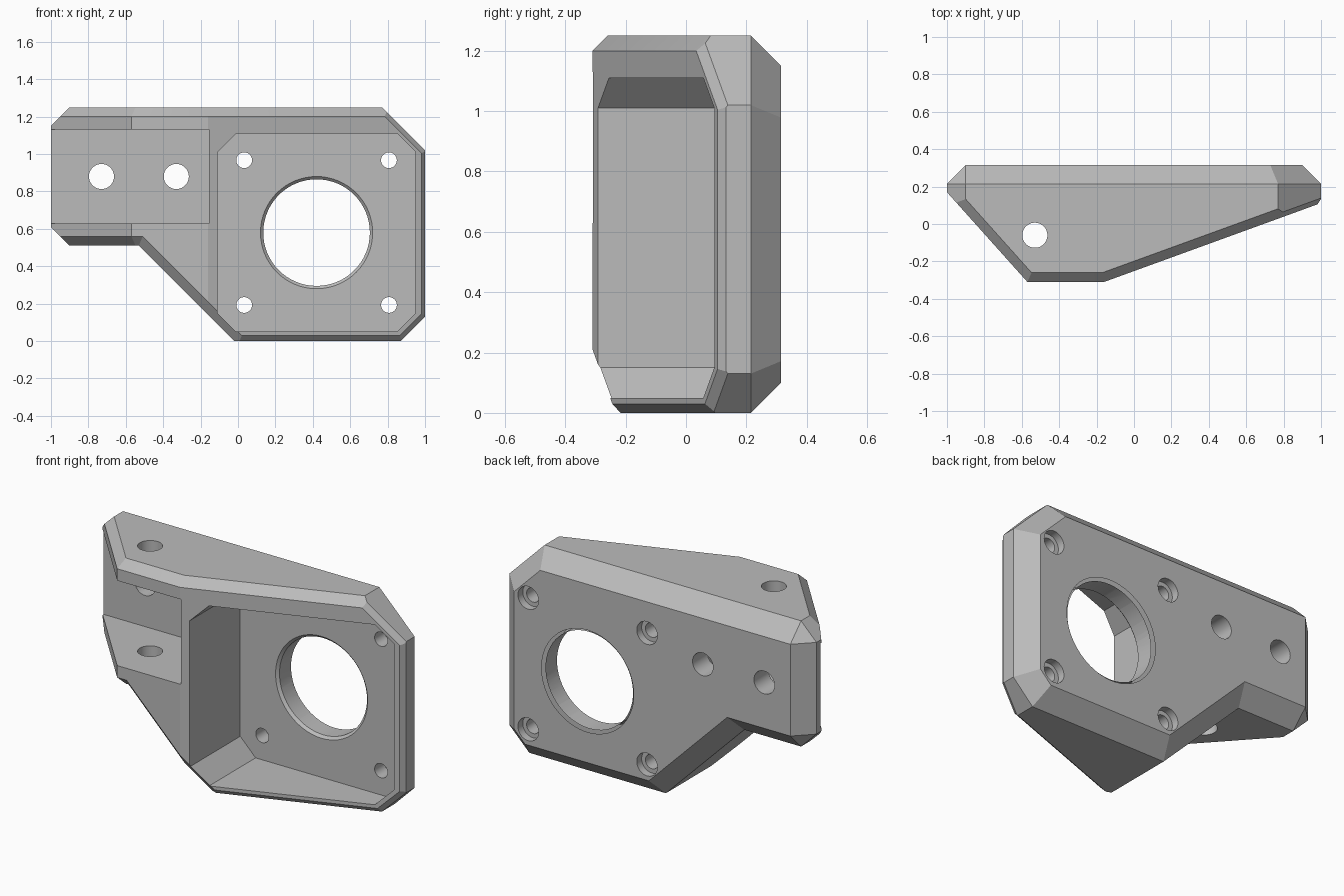
import bpy, bmesh
from math import pi
from itertools import combinations
from mathutils import Vector, Matrix

old = bpy.data.objects.get("Cube")
if old:
    bpy.data.objects.remove(old, do_unlink=True)

grey = bpy.data.materials.new("light grey")
grey.use_nodes = True
grey.diffuse_color = (0.5, 0.5, 0.5, 1)
grey.node_tree.nodes["Principled BSDF"].inputs["Base Color"].default_value = grey.diffuse_color

BACK, RIM = 0.315, 0.215          # back face, start of its chamfer
WALL = 0.178                      # inner face of the back plate
FRONT = [(-1, 0.17), (-0.57, -0.31), (-0.16, -0.31), (1, 0.112)]


def outward(p, q):
    """Outward normal of a counter-clockwise segment, and its offset."""
    n = Vector((q[1] - p[1], p[0] - q[0])).normalized()
    return n, n.dot(p)


def make_object(name, bm):
    bmesh.ops.recalc_face_normals(bm, faces=bm.faces)
    mesh = bpy.data.meshes.new(name)
    bm.to_mesh(mesh)
    bm.free()
    mesh.materials.append(grey)
    ob = bpy.data.objects.new(name, mesh)
    bpy.context.collection.objects.link(ob)
    return ob


def chamfered_solid(name, outline):
    """Convex block: each outline entry is x, z, front chamfer and back chamfer weight."""
    fronts = []
    for p, q in zip(FRONT, FRONT[1:]):
        n, d = outward(p, q)
        fronts.append((Vector((n.x, n.y, 0)), d))
    planes = fronts + [(Vector((0, 1, 0)), BACK)]
    for a, b in zip(outline, outline[1:] + outline[:1]):
        n, d = outward(a[:2], b[:2])
        side = Vector((n.x, 0, n.y))
        planes.append((side, d))
        planes.append((side * a[3] + Vector((0, 1, 0)), d * a[3] + RIM))
        if a[2]:
            planes += [(side + f, d + e - a[2]) for f, e in fronts]
    # Corners are the plane intersections lying inside every plane
    bm = bmesh.new()
    for trio in combinations(planes, 3):
        m = Matrix([t[0] for t in trio])
        if abs(m.determinant()) > 1e-4:
            v = m.inverted() @ Vector([t[1] for t in trio])
            if all(n.dot(v) < d + 1e-5 for n, d in planes):
                bm.verts.new(v)
    bmesh.ops.remove_doubles(bm, verts=bm.verts, dist=0.0005)
    bmesh.ops.convex_hull(bm, input=bm.verts)
    bmesh.ops.dissolve_limit(bm, angle_limit=0.005, verts=bm.verts, edges=bm.edges)
    return make_object(name, bm)


def prism(outline, y0, y1):
    """Cutter with an x, z outline running along y."""
    bm = bmesh.new()
    face = bm.faces.new([bm.verts.new((x, y0, z)) for x, z in outline])
    out = bmesh.ops.extrude_face_region(bm, geom=[face])["geom"]
    moved = [v for v in out if isinstance(v, bmesh.types.BMVert)]
    bmesh.ops.translate(bm, vec=(0, y1 - y0, 0), verts=moved)
    return make_object("pocket_cutter", bm)


def drill(x, z, r0, r1, y0, y1):
    """Round or conical cutter along y, radius r0 at y0 and r1 at y1."""
    bm = bmesh.new()
    bmesh.ops.create_cone(bm, cap_ends=True, segments=64, radius1=r0, radius2=r1, depth=y1 - y0)
    bmesh.ops.rotate(bm, verts=bm.verts, matrix=Matrix.Rotation(-pi / 2, 3, "X"))
    bmesh.ops.translate(bm, verts=bm.verts, vec=(x, (y0 + y1) / 2, z))
    return make_object("drill", bm)


def combine(target, tool, operation):
    mod = target.modifiers.new("combine", "BOOLEAN")
    mod.operation, mod.solver, mod.object = operation, "EXACT", tool
    bpy.context.view_layer.objects.active = target
    bpy.ops.object.modifier_apply(modifier=mod.name)
    bpy.data.objects.remove(tool, do_unlink=True)


# Body: motor housing joined with the side arm
upper = [(1, 1.02, 0.025, 1), (0.77, 1.25, 0.05, 1), (-0.9, 1.25, 0, 2 ** 0.5), (-1, 1.15, 0, 1)]
housing = [(-0.02, 0, 0.03, 1), (0.87, 0, 0.025, 1), (1, 0.13, 0.02, 1)] + upper + [(-1, 0.98, 0.05, 1)]
arm = [(-0.9, 0.51, 0.05, 1), (1, 0.51, 0.02, 1)] + upper + [(-1, 0.61, 0, 2 ** 0.5)]
bracket = chamfered_solid("motor_bracket", housing)
combine(bracket, chamfered_solid("arm", arm), "UNION")

bm = bmesh.new()
bm.from_mesh(bracket.data)
bmesh.ops.remove_doubles(bm, verts=bm.verts, dist=0.0005)
bmesh.ops.dissolve_limit(bm, angle_limit=0.005, verts=bm.verts, edges=bm.edges)
bm.to_mesh(bracket.data)
bm.free()

# Motor pocket with clipped corners, and the open arm pocket
cx, cz, h, k = 0.42, 0.58, 0.53, 0.43
octagon = [(-k, -h), (k, -h), (h, -k), (h, k), (k, h), (-k, h), (-h, k), (-h, -k)]
cutters = [prism([(cx + x, cz + z) for x, z in octagon], -1, WALL),
           prism([(-1.5, 0.63), (-0.155, 0.63), (-0.155, 1.13), (-1.5, 1.13)], -1, WALL)]

# Main bore with chamfered rims
cutters += [drill(cx, cz, 0.285, 0.285, 0, 0.5),
            drill(cx, cz, 0.32, 0.28, WALL - 0.02, WALL + 0.02),
            drill(cx, cz, 0.28, 0.32, BACK - 0.02, BACK + 0.02)]

# Counterbored screw holes
for sx in (-1, 1):
    for sz in (-1, 1):
        x, z = cx + sx * 0.387, cz + sz * 0.387
        cutters += [drill(x, z, 0.042, 0.042, 0.1, 0.5),
                    drill(x, z, 0.067, 0.067, BACK - 0.045, 0.5)]

# Arm holes through the back plate
cutters += [drill(x, 0.88, 0.067, 0.067, 0, 0.5) for x in (-0.73, -0.33)]

# Vertical pin hole through the arm
pin = drill(0, 0, 0.067, 0.067, -1, 1)
pin.data.transform(Matrix.Translation((-0.53, -0.06, 0.9)) @ Matrix.Rotation(pi / 2, 4, "X"))
cutters.append(pin)

for cutter in cutters:
    combine(bracket, cutter, "DIFFERENCE")

bracket.data.materials.clear()
bracket.data.materials.append(grey)
for poly in bracket.data.polygons:
    poly.material_index = 0
bpy.ops.object.select_all(action="DESELECT")
bracket.select_set(True)
bpy.context.view_layer.objects.active = bracket
bpy.ops.object.shade_smooth_by_angle(angle=0.3)
